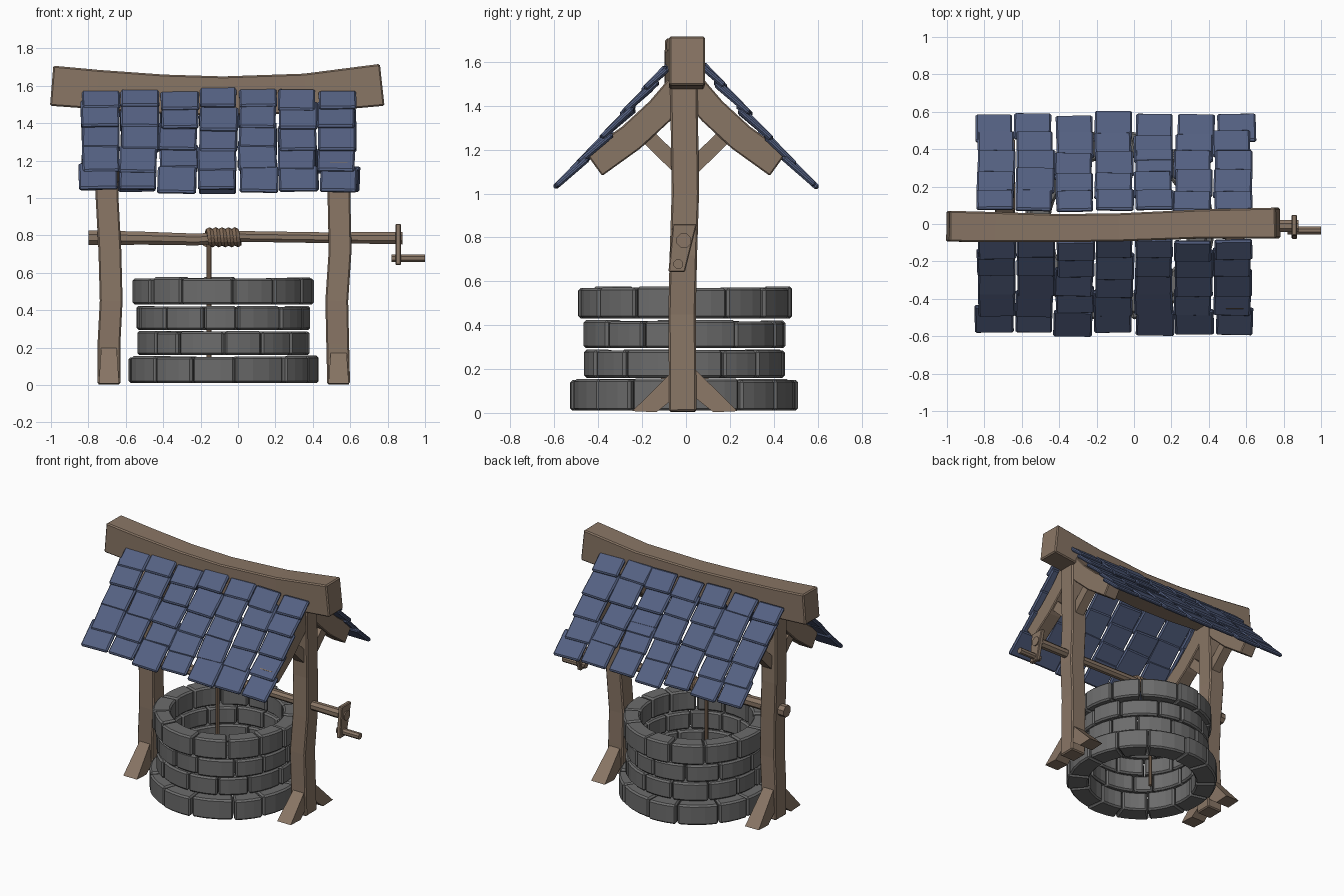
import bpy, bmesh, math, random
from mathutils import Vector, Matrix

random.seed(7)
if "Cube" in bpy.data.objects:
    bpy.data.objects.remove(bpy.data.objects["Cube"])


def material(name, rgb):
    m = bpy.data.materials.new(name)
    m.use_nodes = True
    m.diffuse_color = (*rgb, 1)
    m.node_tree.nodes["Principled BSDF"].inputs["Base Color"].default_value = (*rgb, 1)
    return m


wood = material("weathered wood", (0.25, 0.18, 0.13))
rope_mat = material("brown rope", (0.22, 0.145, 0.095))
stone = material("grey stone", (0.15, 0.15, 0.15))
slate = material("blue slate", (0.09, 0.12, 0.225))


def finish(name, bm, mat, bevel=0.0):
    bmesh.ops.recalc_face_normals(bm, faces=bm.faces)
    mesh = bpy.data.meshes.new(name)
    bm.to_mesh(mesh)
    bm.free()
    mesh.materials.append(mat)
    ob = bpy.data.objects.new(name, mesh)
    bpy.context.collection.objects.link(ob)
    if bevel:
        mod = ob.modifiers.new("Bevel", "BEVEL")
        mod.width = bevel
        mod.segments = 1
        mod.limit_method = "ANGLE"
        mod.angle_limit = math.radians(40)
    return ob


def skin(bm, rings):
    """Join rings of points into a closed solid."""
    rows = [[bm.verts.new(p) for p in r] for r in rings]
    n = len(rows[0])
    for a, b in zip(rows, rows[1:]):
        for i in range(n):
            j = (i + 1) % n
            bm.faces.new((a[i], a[j], b[j], b[i]))
    bm.faces.new(rows[0])
    bm.faces.new(rows[-1])


def sweep(name, pts, side, sizes, mat=wood, sides=4, bevel=0.0):
    """Sweep a box (sides=4) or polygon section; sizes are (width, height) per point."""
    pts = [Vector(p) for p in pts]
    if not isinstance(sizes, list):
        sizes = [sizes] * len(pts)
    side = Vector(side)
    rings = []
    for i, p in enumerate(pts):
        t = (pts[min(i + 1, len(pts) - 1)] - pts[max(i - 1, 0)]).normalized()
        u = (side - t * side.dot(t)).normalized()
        v = t.cross(u)
        w, h = sizes[i]
        k = math.sqrt(0.5) if sides == 4 else 0.5
        angs = [math.tau * (s + 0.5) / sides for s in range(sides)]
        rings.append([p + u * w * k * math.cos(a) + v * h * k * math.sin(a) for a in angs])
    bm = bmesh.new()
    skin(bm, rings)
    return finish(name, bm, mat, bevel)


X, Y, Z = (1, 0, 0), (0, 1, 0), (0, 0, 1)

# Stone courses: bottom, top, outer radius, angle of first seam
courses = [(0.01, 0.155, 0.517, -17), (0.16, 0.288, 0.462, 0),
           (0.295, 0.422, 0.465, 14), (0.43, 0.575, 0.488, 4)]
for c, (z0, z1, radius, start) in enumerate(courses):
    bm = bmesh.new()
    count = 13
    seams = [math.radians(start + 360 * (i + random.uniform(-0.17, 0.17)) / count)
             for i in range(count)]
    for i in range(count):
        a0 = seams[i] + 0.008
        a1 = seams[(i + 1) % count] + (math.tau if i == count - 1 else 0) - 0.008
        r = radius + random.uniform(-0.012, 0.006)
        top = z1 + random.uniform(-0.007, 0.002)
        rings = []
        for s in range(4):
            a = a0 + (a1 - a0) * s / 3
            d = Vector((math.sin(a), -math.cos(a), 0))
            mid = Vector((-0.08, -0.008, 0))
            rings.append([mid + d * q + Vector((0, 0, z))
                          for q, z in ((0.37, z0), (r, z0), (r, top), (0.37, top))])
        skin(bm, rings)
    finish(f"stone_course_{c + 1}", bm, stone, 0.011)

# Posts with their rafters, braces and feet
bends = {"right": (-0.69, (0, 0.0, 0.012, 0.005, -0.01, -0.005), 0.23),
         "left": (0.538, (0, -0.005, -0.01, 0.008, 0.002, 0), 0.2)}
heights = (0.005, 0.22, 0.45, 0.72, 1.0, 1.5)
sway = (-0.015, -0.016, -0.018, -0.012, -0.003, -0.01)
for label, (px, bend, foot_top) in bends.items():
    sweep(f"{label}_post", [(px + b, s, z) for b, s, z in zip(bend, sway, heights)],
          X, (0.122, 0.125), bevel=0.008)
    for end, sg in (("front", -1), ("back", 1)):
        sweep(f"{label}_{end}_rafter",
              [(px, sg * y, z) for y, z in ((0.03, 1.48), (0.12, 1.375), (0.25, 1.255), (0.42, 1.133))],
              X, (0.105, 0.13), bevel=0.006)
        sweep(f"{label}_{end}_brace", [(px, sg * 0.01, 1.1), (px, sg * 0.2, 1.285)],
              X, (0.07, 0.07))
        # Splayed foot: side profile widened towards the ground
        profile = [(0.02, 0.09), (0.02, foot_top + 0.02), (0.045, foot_top), (0.24, 0.008), (0.13, 0.003)]
        bm = bmesh.new()
        skin(bm, [[(px + e * (0.055 - 0.07 * z), sg * y - 0.005, z) for y, z in profile]
                  for e in (-1, 1)])
        finish(f"{label}_{end}_foot", bm, wood)

# Sagging ridge beam
sweep("ridge_beam",
      [(-0.995, -0.012, 1.6), (-0.75, -0.016, 1.58), (-0.4, -0.022, 1.555), (-0.08, -0.018, 1.545),
       (0.36, 0.0, 1.56), (0.77, 0.005, 1.605)],
      Y, [(0.165, 0.215), (0.16, 0.21), (0.15, 0.21), (0.15, 0.21), (0.155, 0.21), (0.165, 0.225)],
      bevel=0.008)

# Overlapping roof slates, seven columns by five rows on each slope
eaves = [(0.185, 1.48), (0.285, 1.37), (0.385, 1.255), (0.485, 1.145), (0.59, 1.035)]
for label, sg in (("front", -1), ("back", 1)):
    bm = bmesh.new()
    for row, (ey, ez) in enumerate(eaves):
        spread = 1.025 if row == 4 else 1.0
        for col in range(7):
            length = (0.145 if row == 0 else 0.195) + random.uniform(-0.01, 0.01)
            pitch = math.radians(43 + random.uniform(-3, 3))
            shift = random.uniform(-0.014, 0.014)
            x = -0.107 + (col - 3) * 0.211 * spread + random.uniform(-0.008, 0.008)
            y = ey + shift - math.cos(pitch) * length / 2
            z = ez - shift + math.sin(pitch) * length / 2
            mat = (Matrix.Translation((x, sg * y, z))
                   @ Matrix.Rotation(-sg * pitch, 4, "X")
                   @ Matrix.Rotation(random.uniform(-0.03, 0.03), 4, "Z")
                   @ Matrix.Diagonal((0.202 + random.uniform(-0.008, 0.006), length, 0.026, 1)))
            bmesh.ops.create_cube(bm, size=1, matrix=mat)
    finish(f"{label}_roof_slates", bm, slate, 0.009)

# Crooked windlass axle
sweep("windlass_axle",
      [(-0.8, -0.01, 0.788), (-0.5, -0.01, 0.785), (-0.22, -0.01, 0.778), (0.0, -0.01, 0.795),
       (0.45, -0.01, 0.788), (0.88, -0.01, 0.785)],
      Y, [(0.085, 0.085), (0.075, 0.075), (0.068, 0.068), (0.062, 0.062), (0.062, 0.062), (0.07, 0.07)],
      sides=8)

# Rope coil and hanging rope
coil = []
for i in range(61):
    a = math.tau * i / 12
    coil.append((-0.17 + 0.17 * i / 60, -0.01 + 0.035 * math.sin(a), 0.79 - 0.035 * math.cos(a)))
sweep("rope_coil", coil, X, (0.042, 0.038), rope_mat, 6)
sweep("hanging_rope", [(-0.155, -0.01, 0.77), (-0.155, -0.01, 0.02)], X, (0.027, 0.027), rope_mat, 8)

# Crank arm and handle
arm = [(-0.06, 0.862), (0.05, 0.862), (-0.005, 0.642), (-0.08, 0.642)]
bm = bmesh.new()
skin(bm, [[(x, y, z) for y, z in arm] for x in (0.842, 0.872)])
finish("crank_arm", bm, wood, 0.005)
sweep("crank_handle", [(0.82, -0.035, 0.678), (1.0, -0.035, 0.678)], Y, (0.046, 0.046), sides=8)
